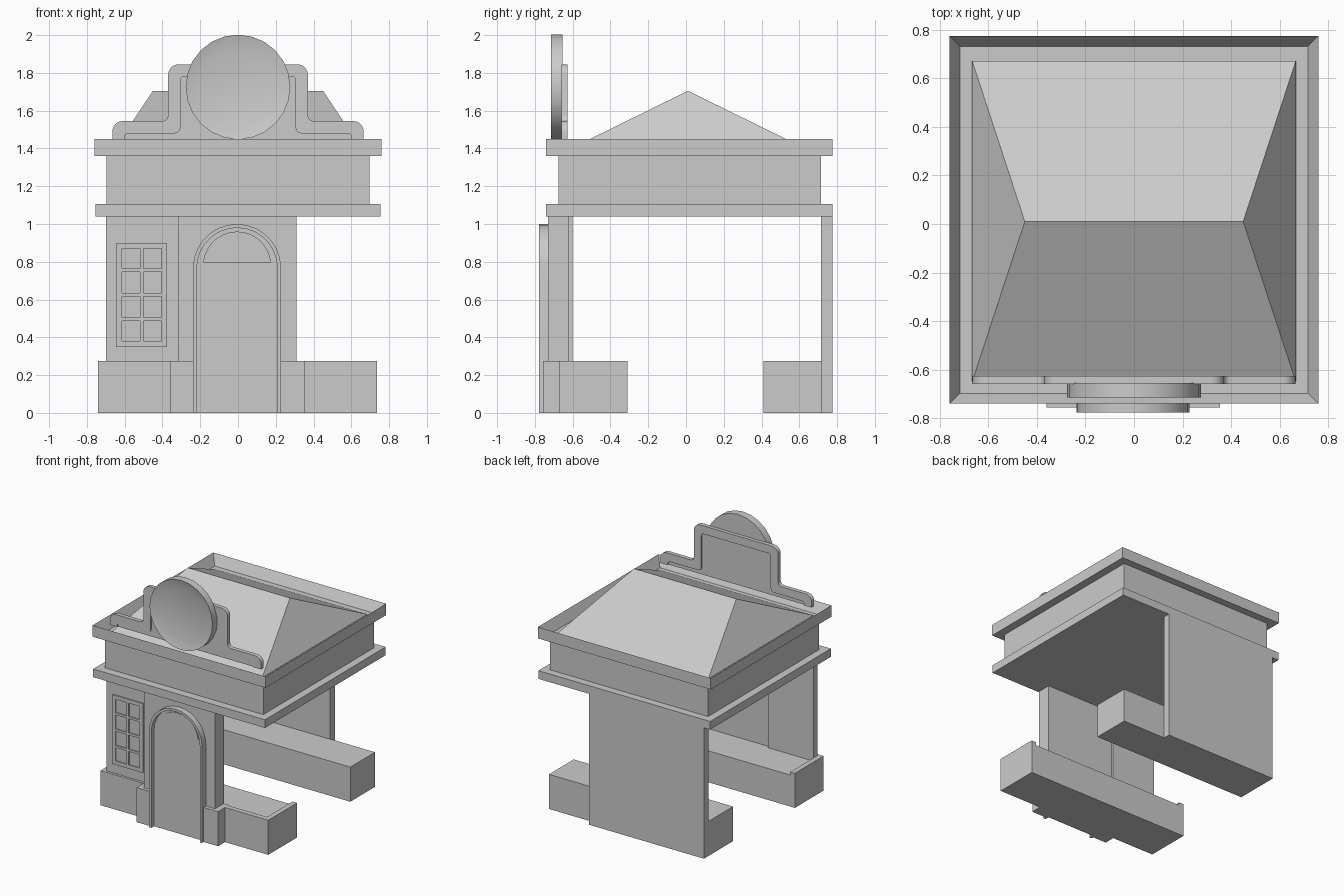
import bpy, bmesh, math
from mathutils import Vector

cube = bpy.data.objects.get("Cube")
if cube:
    bpy.data.objects.remove(cube, do_unlink=True)

stone = bpy.data.materials.new("plain_grey")
stone.use_nodes = True
GREY = (0.6, 0.6, 0.6, 1)
stone.diffuse_color = GREY
stone.node_tree.nodes["Principled BSDF"].inputs["Base Color"].default_value = GREY


def finish(name, bm, smooth=False):
    bmesh.ops.recalc_face_normals(bm, faces=bm.faces)
    mesh = bpy.data.meshes.new(name)
    bm.to_mesh(mesh)
    bm.free()
    mesh.materials.append(stone)
    obj = bpy.data.objects.new(name, mesh)
    bpy.context.collection.objects.link(obj)
    if smooth:
        bpy.ops.object.select_all(action="DESELECT")
        obj.select_set(True)
        bpy.context.view_layer.objects.active = obj
        bpy.ops.object.shade_smooth_by_angle(angle=math.radians(35))
    return obj


def box_mesh(x, y, z):
    bm = bmesh.new()
    bmesh.ops.create_cube(bm, size=1)
    for v in bm.verts:
        v.co = [r[0] if c < 0 else r[1] for c, r in zip(v.co, (x, y, z))]
    return bm


def box(name, x, y, z):
    return finish(name, box_mesh(x, y, z))


def prism_mesh(points, y0, y1):
    """Extrude an x-z outline from y0 to y1."""
    bm = bmesh.new()
    face = bm.faces.new([bm.verts.new((x, y0, z)) for x, z in points])
    new = bmesh.ops.extrude_face_region(bm, geom=[face])["geom"]
    for v in new:
        if isinstance(v, bmesh.types.BMVert):
            v.co.y = y1
    return bm


def recess(bm, normal, width, depth):
    """Inset the face looking along normal and push it inwards."""
    bmesh.ops.recalc_face_normals(bm, faces=bm.faces)
    normal = Vector(normal)
    face = max(bm.faces, key=lambda f: f.normal.dot(normal) * f.calc_area())
    bmesh.ops.inset_region(bm, faces=[face], thickness=width)
    bmesh.ops.translate(bm, verts=face.verts, vec=-normal * depth)


def arc(cx, cz, r, a0, a1, n):
    angles = [math.radians(a0 + (a1 - a0) * i / n) for i in range(n + 1)]
    return [(cx + r * math.cos(a), cz + r * math.sin(a)) for a in angles]


# Benches: back one plain, front one with a raised rim on three sides
FRONT, BENCH_TOP = -0.67, 0.275
box("back_bench", (-0.7, 0.7), (0.41, 0.72), (0, BENCH_TOP))
box("front_bench", (-0.7, 0.7), (-0.63, -0.31), (0, 0.25))
box("bench_front_rim", (-0.74, 0.735), (FRONT, -0.63), (0, BENCH_TOP))
box("bench_left_rim", (0.695, 0.735), (-0.63, -0.31), (0, BENCH_TOP))
box("bench_right_rim", (-0.74, -0.7), (-0.63, -0.31), (0, BENCH_TOP))

# Walls
box("back_wall", (-0.7, 0.31), (0.715, 0.775), (0, 1.04))
box("window_wall", (-0.7, -0.3), (-0.65, -0.6), (0.2, 1.04))
box("door_wall", (-0.315, 0.31), (-0.73, -0.62), (0, 1.04))
box("right_plinth", (-0.36, -0.235), (-0.757, -0.62), (0, BENCH_TOP))
box("left_plinth", (0.225, 0.355), (-0.757, -0.62), (0, BENCH_TOP))

# Window frame and glazing bars
X0, X1, Z0, Z1 = -0.645, -0.375, 0.35, 0.9
for i in range(3):
    w = 0.01 if i == 1 else 0.015
    x = X0 + 0.015 + i * (X1 - X0 - 0.03) / 2
    box("window_upright", (x - w, x + w), (-0.66, -0.645), (Z0, Z1))
for i in range(5):
    w = 0.015 if i in (0, 4) else 0.009
    z = Z0 + 0.015 + i * (Z1 - Z0 - 0.03) / 4
    box("window_bar", (X0, X1), (-0.659, -0.645), (z - w, z + w))

# Arched door with rib surround and fanlight
CX, SPRING, R = -0.005, 0.767, 0.233


def arch(r):
    return [(CX + r, 0)] + arc(CX, SPRING, r, 0, 180, 14) + [(CX - r, 0)]


finish("door_surround", prism_mesh(arch(R) + arch(R - 0.02)[::-1], -0.777, -0.7), True)
finish("door_panel", prism_mesh(arch(R - 0.015), -0.742, -0.7))
finish("fanlight", prism_mesh(arc(CX, 0.78, 0.18, 5, 175, 14), -0.75, -0.74))

# Entablature: lower cornice, frieze, hollow parapet
box("lower_cornice", (-0.755, 0.755), (-0.74, 0.775), (1.04, 1.105))
box("frieze", (-0.695, 0.695), (-0.675, 0.715), (1.1, 1.365))
parapet = box_mesh((-0.76, 0.76), (-0.74, 0.775), (1.36, 1.45))
recess(parapet, (0, 0, 1), 0.06, 0.08)
finish("parapet", parapet)

# Hipped roof: a box whose top is pinched into a ridge
roof = box_mesh((-0.667, 0.667), (-0.65, 0.672), (1.38, 1.705))
for v in roof.verts:
    if v.co.z > 1.5:
        v.co.x = math.copysign(0.45, v.co.x)
        v.co.y = 0.01
bmesh.ops.remove_doubles(roof, verts=roof.verts, dist=0.001)
finish("hipped_roof", roof)


# Stepped pediment with rounded corners
def stepped(inset, r):
    foot, riser, shoulder, top = [v - inset for v in (0.665, 0.37, 1.545, 1.845)]
    half = [(foot, 1.45)]
    half += arc(foot - r, shoulder - r, r, 0, 90, 5)
    half += arc(riser + 0.03, shoulder + 0.03, 0.03, 270, 180, 4)
    half += arc(riser - r, top - r, r, 0, 90, 5)
    return half + [(-x, z) for x, z in reversed(half)]


rim = stepped(0, 0.055) + stepped(0.065, 0.02)[::-1]
finish("pediment_rim", prism_mesh(rim, -0.66, -0.627), True)
finish("pediment_panel", prism_mesh(stepped(0.05, 0.02), -0.652, -0.638))

# Round medallion with a recessed face
disc = prism_mesh(arc(0, 1.725, 0.277, 0, 360, 24)[:-1], -0.715, -0.655)
recess(disc, (0, -1, 0), 0.07, 0.02)
finish("medallion", disc, True)
